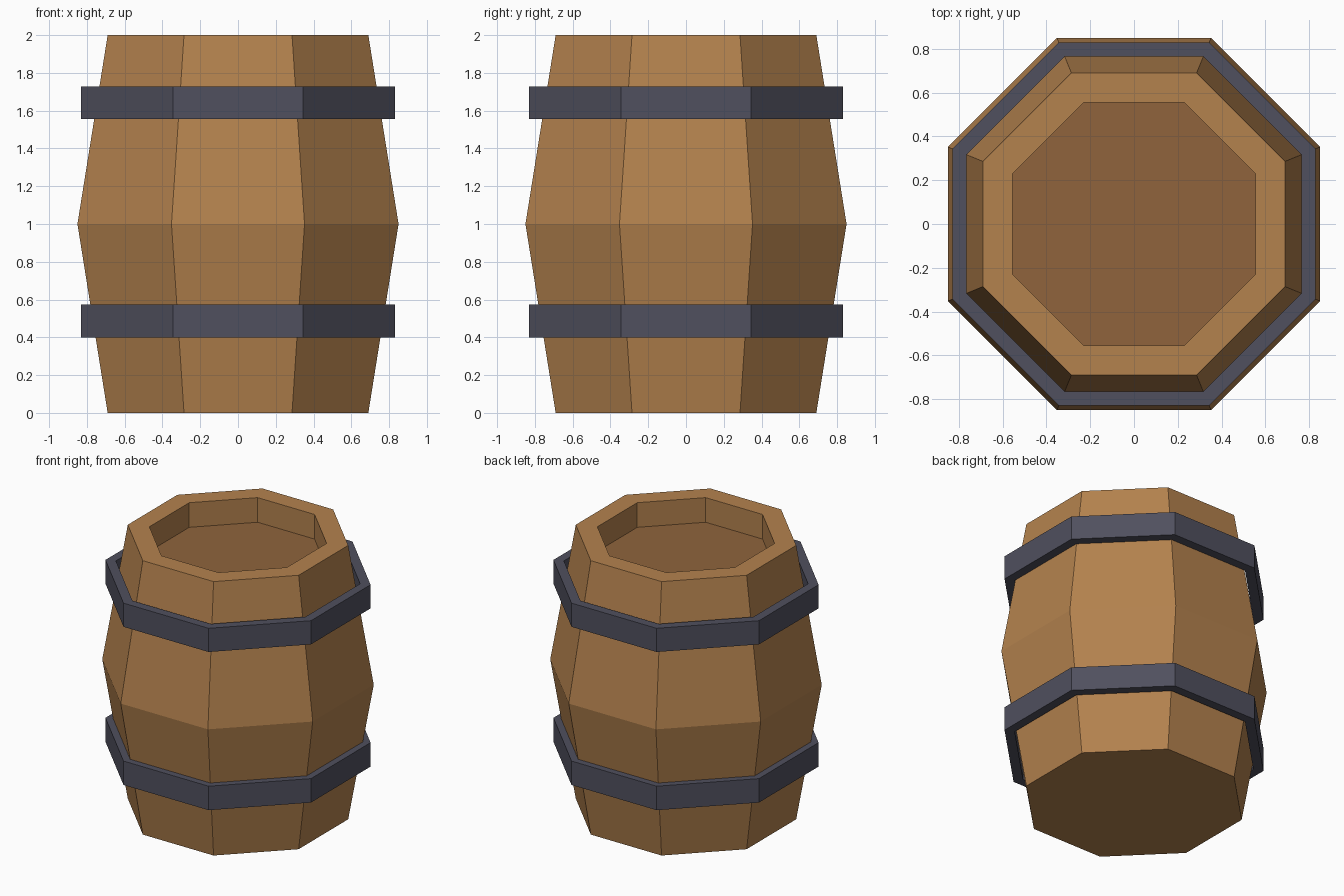
import bpy, bmesh
from math import pi, cos, sin

cube = bpy.data.objects.get("Cube")
if cube:
    bpy.data.objects.remove(cube, do_unlink=True)

SIDES = 8


def material(name, rgb):
    mat = bpy.data.materials.new(name)
    mat.use_nodes = True
    mat.diffuse_color = (*rgb, 1)
    bsdf = mat.node_tree.nodes["Principled BSDF"]
    bsdf.inputs["Base Color"].default_value = (*rgb, 1)
    bsdf.inputs["Roughness"].default_value = 0.8
    return mat


def lathe(name, profile, mats, closed=False):
    """Sweep (flat-to-centre distance, height) points round an octagon."""
    bm = bmesh.new()
    rings = []
    for flat, z in profile:
        r = flat / cos(pi / SIDES)
        angles = [(i + 0.5) * 2 * pi / SIDES for i in range(SIDES)]
        rings.append([bm.verts.new((r * cos(a), r * sin(a), z)) for a in angles])
    pairs = list(zip(rings, rings[1:]))
    if closed:
        pairs.append((rings[-1], rings[0]))
    else:
        bm.faces.new(rings[0])
        bm.faces.new(rings[-1])
    for low, high in pairs:
        for i in range(SIDES):
            j = (i + 1) % SIDES
            bm.faces.new((low[i], low[j], high[j], high[i]))
    bmesh.ops.recalc_face_normals(bm, faces=bm.faces)
    mesh = bpy.data.meshes.new(name)
    bm.to_mesh(mesh)
    bm.free()
    for mat in mats:
        mesh.materials.append(mat)
    obj = bpy.data.objects.new(name, mesh)
    bpy.context.collection.objects.link(obj)
    return obj


wood = material("wood", (0.456, 0.223, 0.076))
dark_wood = material("dark wood", (0.276, 0.127, 0.045))
iron = material("dark iron", (0.08, 0.08, 0.112))

# Bulging body with a rim and a sunken lid
LID = 1.82
body = lathe("barrel_body",
             [(0.69, 0), (0.85, 1), (0.69, 2), (0.555, 2), (0.555, LID)],
             [wood, dark_wood])
for face in body.data.polygons:
    if face.normal.z > 0.9 and abs(face.center.z - LID) < 0.01:
        face.material_index = 1

# Two iron hoops, standing slightly off the staves
for name, low, high in (("lower_hoop", 0.4, 0.575), ("upper_hoop", 1.555, 1.728)):
    lathe(name, [(0.765, low), (0.83, low), (0.83, high), (0.765, high)],
          [iron], closed=True)
